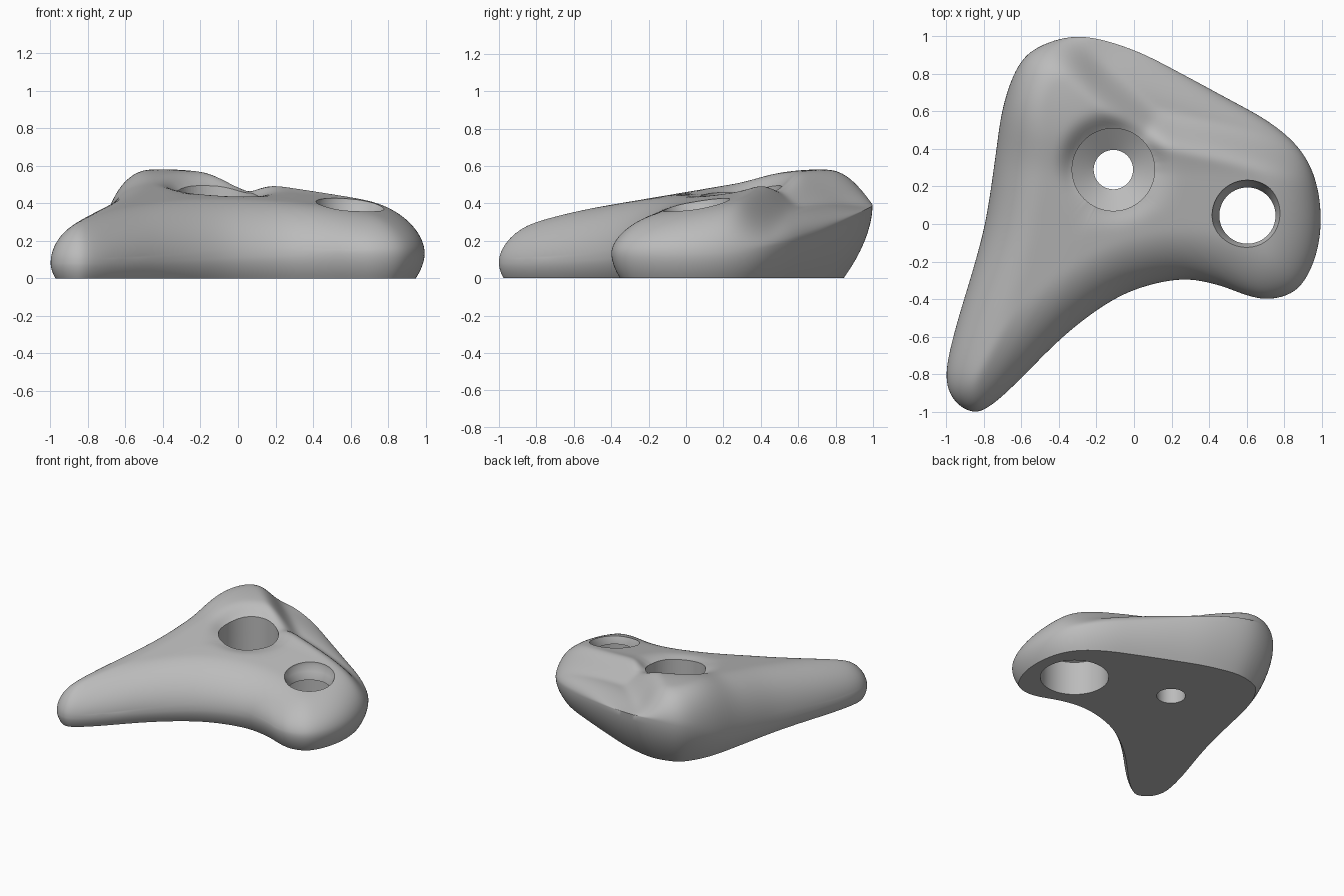
import bpy, bmesh, math
from mathutils import Vector, kdtree

if "Cube" in bpy.data.objects:
    bpy.data.objects.remove(bpy.data.objects["Cube"])

grey = bpy.data.materials.new("matte grey")
grey.use_nodes = True
grey.diffuse_color = (0.5, 0.5, 0.5, 1)
grey.node_tree.nodes["Principled BSDF"].inputs["Base Color"].default_value = (0.5, 0.5, 0.5, 1)

# Widest outline, counter-clockwise from the back: x, y and height of the widest line
OUTLINE = [Vector(p) for p in (
    (-.28, 1.003, .39), (-.5, .95, .37), (-.62, .84, .32), (-.7, .62, .22), (-.74, .35, .15),
    (-.79, .02, .1), (-.86, -.25, .09), (-.95, -.55, .08), (-1.003, -.8, .08), (-.96, -.94, .08),
    (-.85, -1.005, .08), (-.74, -.95, .08), (-.6, -.82, .08), (-.4, -.62, .09), (-.2, -.46, .1),
    (0, -.35, .11), (.25, -.293, .12), (.45, -.325, .13), (.6, -.38, .13), (.73, -.4, .13),
    (.87, -.35, .13), (.96, -.2, .13), (.997, 0, .13), (.973, .22, .14), (.885, .4, .16),
    (.72, .545, .19), (.5, .668, .23), (.25, .803, .29), (0, .928, .35))]
BOLT = Vector((-.11, .29))
POCKET = Vector((.605, .045))


def closed_spline(points, steps):
    """Catmull-Rom curve through a closed loop of points."""
    n, out = len(points), []
    for i in range(n):
        a, b, c, d = (points[(i + k) % n] for k in (-1, 0, 1, 2))
        for s in range(steps):
            t = s / steps
            out.append(b + (c - a) * t / 2 + (a - b * 2.5 + c * 2 - d / 2) * t * t
                       + (b * 3 - a - c * 3 + d) * t ** 3 / 2)
    return out


def smoothstep(t):
    t = min(max(t, 0), 1)
    return t * t * (3 - 2 * t)


def top_height(x, y):
    """Upper surface: sloping saddle, hollow behind the ridge, soft lip at the bolt."""
    z = .46 + .17 * y + .018 * smoothstep((y - .25) / .25) - .4 * max(0, y - .5) ** 2
    fall = max(0, x + .4)
    z -= .1 * fall * fall / (fall + .3)
    behind = min((x - .06) * .66 + (y - .42) * .75 + .02, (x - .16) * .22 + (y - .4) * .975 + .01)
    z -= .165 * smoothstep(behind / .22) * smoothstep((x + .6) / .45)
    lip = min(max(.33 - (Vector((x, y)) - BOLT).length, 0) / .11, 1)
    z -= (.03 + .04 * smoothstep((y - .1) / .3)) * lip ** 2
    return z


# Even out the outline, then sample it densely for edge distances
rim = closed_spline(OUTLINE, 8)
count = len(rim)
for _ in range(8):
    rim = [rim[i] / 2 + (rim[i - 1] + rim[(i + 1) % count]) / 4 for i in range(count)]
dense = closed_spline(rim, 10)
tree = kdtree.KDTree(len(dense))
for i, p in enumerate(dense):
    tree.insert((p.x, p.y, 0), i)
tree.balance()

# Rings of the undercut wall, from the base up to the widest line
rings = []
WALL = 8
for k in range(WALL + 1):
    s, ring = k / WALL, []
    for i, p in enumerate(rim):
        along = rim[(i + 1) % count] - rim[i - 1]
        inward = Vector((-along.y, along.x, 0)).normalized()
        inset = max(.012, .42 * p.z - .008) * (1 - s) ** 1.8
        ring.append(Vector((p.x, p.y, p.z * s)) + inward * inset)
    rings.append(ring)

# Rings of the rounded top, drawn in towards the bolt hole
TOP = 56
for k in range(1, TOP):
    f, ring = 1 - (k / TOP) ** 1.7, []
    for p in rim:
        x, y = BOLT.x + (p.x - BOLT.x) * f, BOLT.y + (p.y - BOLT.y) * f
        near, index, dist = tree.find((x, y, 0))
        edge = dense[index].z
        radius = .28 - .07 * smoothstep((y - .3) / .4)
        rounding = math.sqrt(1 - (1 - min(dist / radius, 1)) ** 2)
        ring.append(Vector((x, y, edge + (top_height(x, y) - edge) * rounding)))
    rings.append(ring)

bm = bmesh.new()
loops = [[bm.verts.new(v) for v in ring] for ring in rings]
for low, high in zip(loops, loops[1:]):
    for i in range(count):
        j = (i + 1) % count
        bm.faces.new((low[i], low[j], high[j], high[i]))
bm.faces.new(loops[0][::-1])
bm.faces.new(loops[-1])
soft = [v for loop in loops[WALL + 3:-1] for v in loop]
for _ in range(8):
    bmesh.ops.smooth_vert(bm, verts=soft, factor=.5, use_axis_z=True)
bmesh.ops.recalc_face_normals(bm, faces=bm.faces)


def make_object(name, mesh_bm):
    mesh = bpy.data.meshes.new(name)
    mesh_bm.to_mesh(mesh)
    mesh_bm.free()
    mesh.materials.append(grey)
    obj = bpy.data.objects.new(name, mesh)
    bpy.context.collection.objects.link(obj)
    return obj


def turned_cutter(name, centre, profile, sides=72):
    """Closed solid of revolution from (radius, z) pairs, bottom to top."""
    cut = bmesh.new()
    loops = [[cut.verts.new((centre.x + r * math.cos(math.tau * i / sides),
                             centre.y + r * math.sin(math.tau * i / sides), z))
              for i in range(sides)] for r, z in profile]
    for low, high in zip(loops, loops[1:]):
        for i in range(sides):
            j = (i + 1) % sides
            cut.faces.new((low[i], low[j], high[j], high[i]))
    cut.faces.new(loops[0][::-1])
    cut.faces.new(loops[-1])
    return make_object(name, cut)


body = make_object("climbing_hold", bm)
cutters = [
    turned_cutter("bolt_hole_cutter", BOLT, [(.105, -.1), (.105, .13), (.22, .21), (.22, .8)]),
    turned_cutter("finger_pocket_cutter", POCKET,
                  [(.25, -.1), (.25, .27), (.15, .3), (.155, .325), (.17, .36), (.188, .4), (.2, .7)]),
]

# Cut both holes, then bake the result
for cutter in cutters:
    mod = body.modifiers.new(cutter.name, 'BOOLEAN')
    mod.operation, mod.solver, mod.object = 'DIFFERENCE', 'EXACT', cutter
bpy.context.view_layer.objects.active = body
for obj in bpy.context.selected_objects:
    obj.select_set(False)
body.select_set(True)
for mod in list(body.modifiers):
    bpy.ops.object.modifier_apply(modifier=mod.name)
for cutter in cutters:
    bpy.data.objects.remove(cutter)
bpy.ops.object.shade_smooth_by_angle(angle=math.radians(40))
